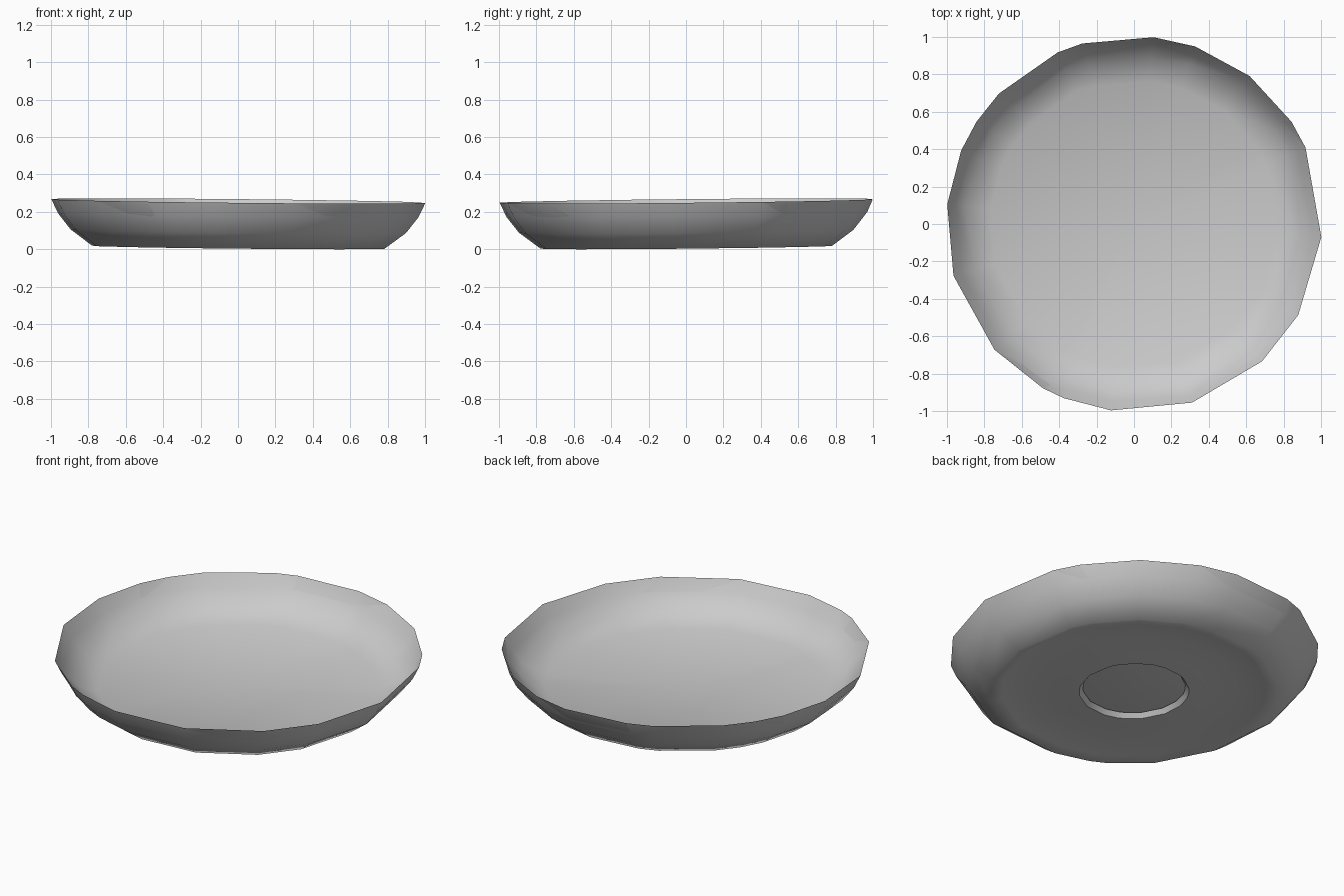
import bpy
import bmesh
import random
from math import radians, cos, sin

random.seed(4)

cube = bpy.data.objects.get("Cube")
if cube:
    bpy.data.objects.remove(cube, do_unlink=True)

# Plain grey material
grey = bpy.data.materials.new("grey_ceramic")
grey.use_nodes = True
colour = (0.6, 0.6, 0.6, 1)
grey.diffuse_color = colour
grey.node_tree.nodes["Principled BSDF"].inputs["Base Color"].default_value = colour

# Uneven corner angles of the hand-worn rim
ANGLES = [-4, 24, 33, 52, 71, 84, 106, 114, 136, 147,
          157, 174, 196, 222, 241, 248, 263, 288, 313, 331]

# Profiles as (radius, height, unevenness)
# Outer shell: foot hole, recessed underside, base edge, wall, rim
OUTER = [(0.28, 0.03, 0), (0.3, 0.003, 0), (0.4, 0.006, 0), (0.58, 0.022, 0),
         (0.72, 0.01, 0), (0.785, 0.0, 0), (0.9, 0.085, 0), (0.967, 0.17, 0),
         (1.004, 0.247, 0)]
# Inner shell: rim, thin battered wall, shallow floor
INNER = [(1.004, 0.247, 0), (0.965, 0.18, 0.014), (0.895, 0.1, 0.014),
         (0.77, 0.043, 0.006)]
FLOOR_CENTRE = 0.032


def tilted(x, y, z):
    """The whole dish leans slightly."""
    return (x, y, z + 0.011 + 0.01 * (y - x))


def ring(bm, radius, z, uneven):
    verts = []
    for a in ANGLES:
        r = radius + random.uniform(-uneven, uneven)
        verts.append(bm.verts.new(tilted(r * cos(radians(a)), r * sin(radians(a)), z)))
    return verts


def shell(name, profile, centre=None):
    """Revolve a profile into an open shell, closing its last ring if asked."""
    bm = bmesh.new()
    rings = [ring(bm, *p) for p in profile]
    n = len(ANGLES)
    for a, b in zip(rings, rings[1:]):
        for i in range(n):
            j = (i + 1) % n
            bm.faces.new((a[i], a[j], b[j], b[i]))
    if centre is not None:
        hub = bm.verts.new(tilted(0, 0, centre))
        for i in range(n):
            bm.faces.new((hub, rings[-1][i], rings[-1][(i + 1) % n]))
    mesh = bpy.data.meshes.new(name)
    bm.to_mesh(mesh)
    bm.free()
    mesh.materials.append(grey)
    obj = bpy.data.objects.new(name, mesh)
    bpy.context.collection.objects.link(obj)
    return obj


# Two thin shells meeting at the rim
parts = [shell("dish_outside", OUTER), shell("dish_inside", INNER, FLOOR_CENTRE)]

# Smooth shading that keeps the foot hole edge crisp
bpy.ops.object.select_all(action="DESELECT")
for part in parts:
    part.select_set(True)
bpy.context.view_layer.objects.active = parts[0]
bpy.ops.object.shade_smooth_by_angle(angle=radians(50))
